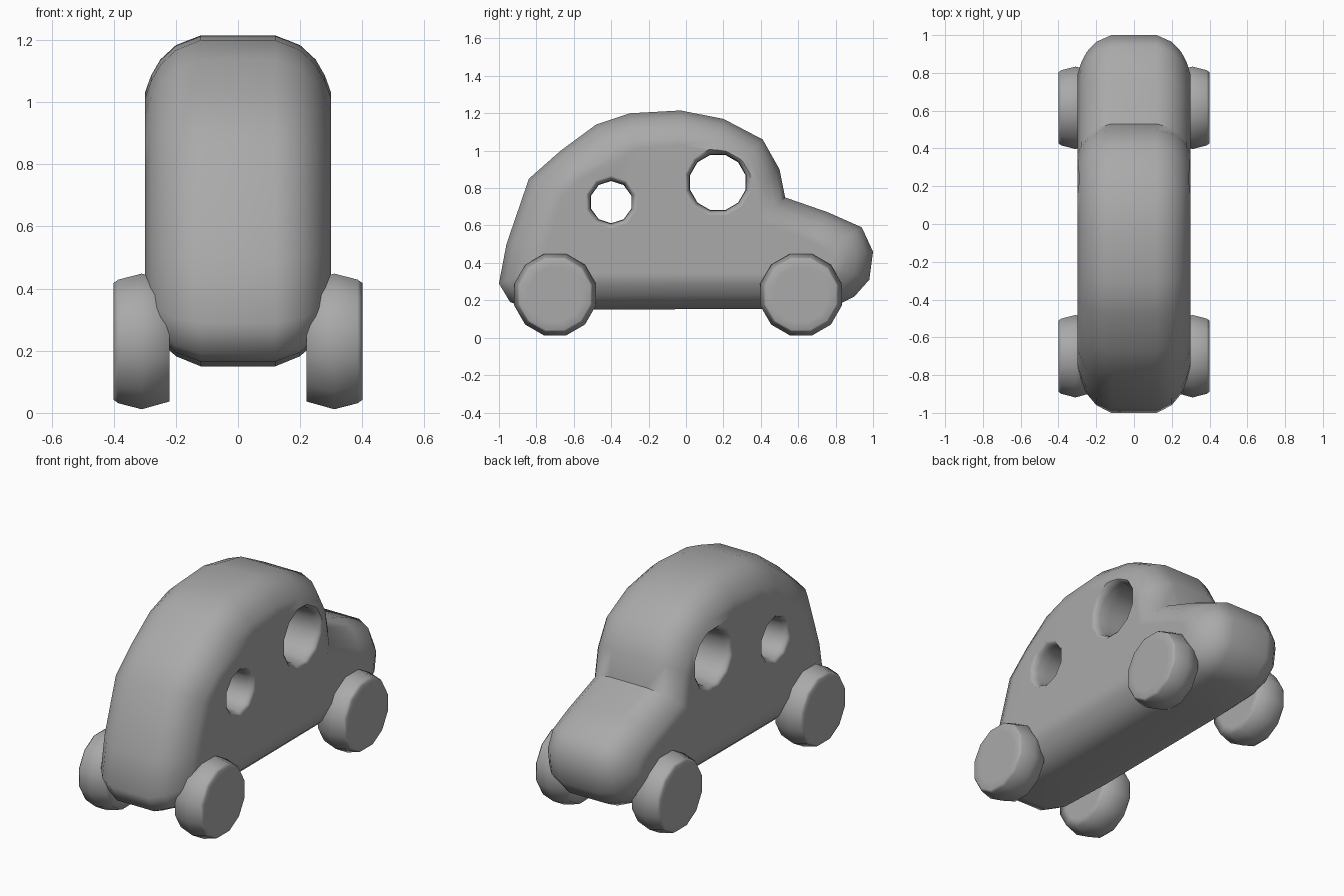
import bpy, bmesh
from math import cos, sin, pi, radians

cube = bpy.data.objects.get("Cube")
if cube:
    bpy.data.objects.remove(cube)

# Single grey finish
grey = bpy.data.materials.new("plain_grey")
grey.use_nodes = True
colour = (0.4, 0.4, 0.4, 1)
grey.diffuse_color = colour
grey.node_tree.nodes["Principled BSDF"].inputs["Base Color"].default_value = colour


def loft(name, rings):
    """Bridge closed rings of points and cap both ends."""
    bm = bmesh.new()
    loops = [[bm.verts.new(p) for p in ring] for ring in rings]
    n = len(loops[0])
    for a, b in zip(loops, loops[1:]):
        for i in range(n):
            j = (i + 1) % n
            bm.faces.new((a[i], a[j], b[j], b[i]))
    bm.faces.new(loops[0])
    bm.faces.new(loops[-1])
    bmesh.ops.recalc_face_normals(bm, faces=bm.faces)
    mesh = bpy.data.meshes.new(name)
    bm.to_mesh(mesh)
    bm.free()
    mesh.materials.append(grey)
    ob = bpy.data.objects.new(name, mesh)
    bpy.context.collection.objects.link(ob)
    return ob


def lathe(name, profile, y, z, sides, turn=0.0):
    """Rings of (x, radius) around an axis parallel to x."""
    angles = [2 * pi * (i + turn) / sides for i in range(sides)]
    return loft(name, [[(x, y + r * cos(a), z + r * sin(a)) for a in angles]
                       for x, r in profile])


def activate(ob):
    bpy.ops.object.select_all(action='DESELECT')
    ob.select_set(True)
    bpy.context.view_layer.objects.active = ob


def smooth(ob, angle):
    activate(ob)
    bpy.ops.object.shade_smooth_by_angle(angle=radians(angle))
    mod = ob.modifiers.new("even_shading", 'WEIGHTED_NORMAL')
    mod.keep_sharp = True


# Body: side outline, blended into a smaller outline on each flank
outline = [(-1, .29), (-.96, .5), (-.84, .85), (-.67, 1), (-.48, 1.14),
           (-.3, 1.2), (-.03, 1.215), (.2, 1.17), (.41, 1.06), (.5, .9),
           (.53, .75), (.76, .67), (.94, .59), (1, .46), (.98, .31),
           (.9, .22), (.8, .17), (.5, .155), (-.5, .15), (-.86, .165), (-.94, .19)]
flank = [(-.76, .38), (-.74, .52), (-.66, .76), (-.55, .86), (-.41, .96),
         (-.27, 1.01), (-.03, 1.03), (.16, 1), (.3, .93), (.37, .8),
         (.4, .62), (.68, .51), (.76, .47), (.79, .42), (.78, .38),
         (.72, .35), (.66, .34), (.45, .34), (-.45, .34), (-.68, .34), (-.73, .35)]
levels = [(.12, 0), (.2, .17), (.25, .42), (.28, .7), (.3, 1)]
levels = [(-x, t) for x, t in reversed(levels)] + levels
body = loft("car_body", [[(x, a + (c - a) * t, b + (d - b) * t)
                          for (a, b), (c, d) in zip(outline, flank)]
                         for x, t in levels])

# Round windows cut right through, flared at the sides
for label, y, z, radius, sides in (("front", .17, .83, .153, 12),
                                   ("rear", -.4, .725, .113, 10)):
    flare = [(.2, 0), (.26, .003), (.285, .013), (.31, .04)]
    half = [(x, radius + grow) for x, grow in flare]
    profile = [(-x, r) for x, r in reversed(half)] + half
    cutter = lathe(label + "_window_cutter", profile, y, z, sides, .5)
    cutter.hide_render = True
    activate(body)
    cut = body.modifiers.new(label + "_window", 'BOOLEAN')
    cut.operation = 'DIFFERENCE'
    cut.solver = 'EXACT'
    cut.object = cutter
    bpy.ops.object.modifier_apply(modifier=cut.name)
    bpy.data.objects.remove(cutter)
smooth(body, 50)

# Four chunky wheels with a rounded tread
tread = [(.22, .15), (.22, .2), (.31, .226), (.385, .206), (.4, .195), (.4, .15)]
for side, sign in (("left", 1), ("right", -1)):
    for label, y in (("front", .615), ("rear", -.7)):
        wheel = lathe(f"{label}_{side}_wheel",
                      [(sign * x, r) for x, r in tread], y, .23, 12, .5)
        smooth(wheel, 80)
